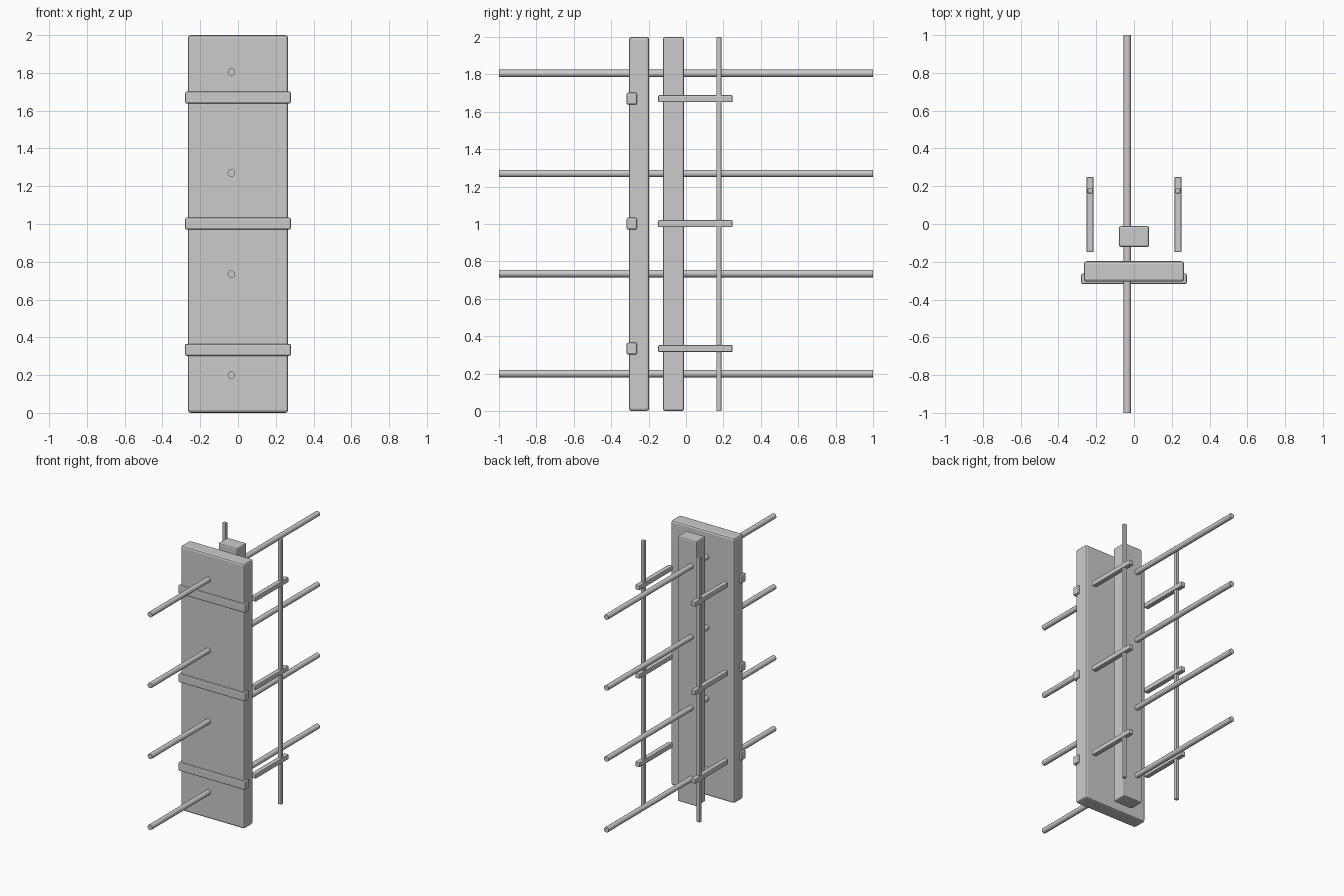
import bpy, math

if "Cube" in bpy.data.objects:
    bpy.data.objects.remove(bpy.data.objects["Cube"])


def bar(name, lo, hi, bevel, segments=2):
    """Box between two corners with softened edges."""
    bpy.ops.mesh.primitive_cube_add(size=1, location=[(a + b) / 2 for a, b in zip(lo, hi)])
    ob = bpy.context.object
    ob.name = name
    ob.scale = [b - a for a, b in zip(lo, hi)]
    bpy.ops.object.transform_apply(location=False, rotation=False, scale=True)
    mod = ob.modifiers.new("bevel", 'BEVEL')
    mod.width = bevel
    mod.segments = segments
    return ob


# Wide front board and the narrow post behind it
bar("front_board", (-0.265, -0.305, 0), (0.265, -0.197, 2), 0.014)
bar("rear_post", (-0.08, -0.122, 0), (0.08, -0.011, 2), 0.01)

# Three levels: a strap across the board and a pair of side arms
for i, z in enumerate((0.334, 1.002, 1.67)):
    bar(f"strap_{i}", (-0.28, -0.318, z - 0.032), (0.28, -0.262, z + 0.032), 0.009)
    for side, x in (("left", -0.2325), ("right", 0.2325)):
        bar(f"{side}_arm_{i}", (x - 0.0185, -0.149, z - 0.0185),
            (x + 0.0185, 0.249, z + 0.0185), 0.006)

# Thin upright on each side
for side, x in (("left", -0.2325), ("right", 0.2325)):
    bar(f"{side}_upright", (x - 0.0135, 0.162, 0), (x + 0.0135, 0.189, 2), 0.004)

# Long rods running front to back through board and post
for i in range(4):
    bpy.ops.mesh.primitive_cylinder_add(vertices=12, radius=0.02, depth=2,
                                        location=(-0.035, 0, 0.2 + i * 0.535),
                                        rotation=(math.pi / 2, 0, 0))
    bpy.context.object.name = f"rod_{i}"
    bpy.ops.object.shade_smooth_by_angle(angle=math.radians(35))
